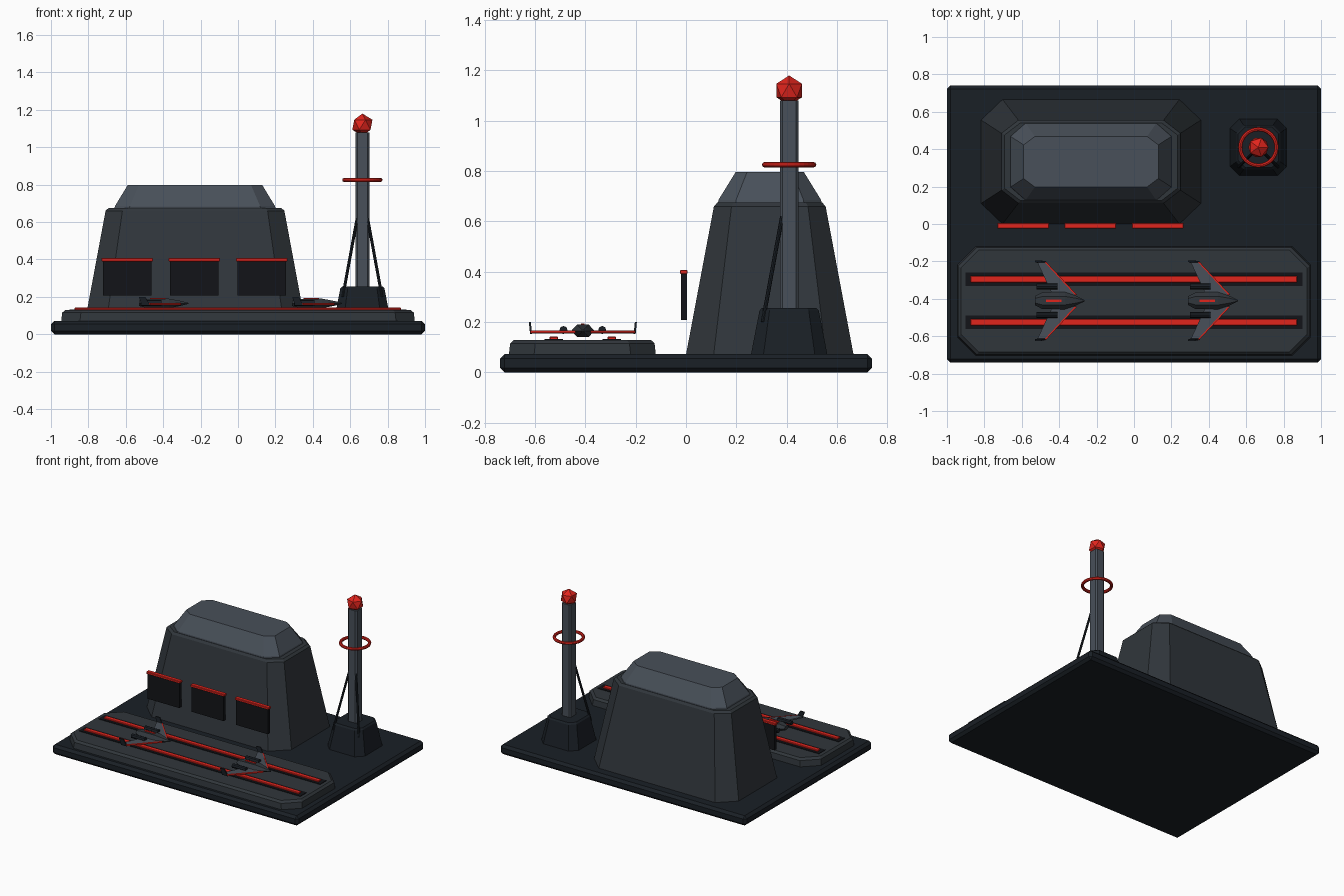
import bpy, bmesh
from mathutils import Vector

if "Cube" in bpy.data.objects:
    bpy.data.objects.remove(bpy.data.objects["Cube"])


def material(name, rgb):
    m = bpy.data.materials.new(name)
    m.diffuse_color = (*rgb, 1)
    m.use_nodes = True
    m.node_tree.nodes["Principled BSDF"].inputs["Base Color"].default_value = m.diffuse_color
    return m


BASE = material("base_dark", (0.010, 0.014, 0.019))
HULL = material("charcoal", (0.030, 0.037, 0.044))
SLATE = material("slate", (0.065, 0.080, 0.100))
BLACK = material("near_black", (0.006, 0.007, 0.009))
RED = material("signal_red", (0.75, 0.018, 0.012))


def loft(name, rings, mat, bevel=0):
    """Skin a stack of equal-length rings and cap both ends."""
    bm = bmesh.new()
    vs = [[bm.verts.new(p) for p in r] for r in rings]
    n = len(vs[0])
    for a, b in zip(vs, vs[1:]):
        for i in range(n):
            j = (i + 1) % n
            bm.faces.new((a[i], a[j], b[j], b[i]))
    bm.faces.new(vs[0][::-1])
    bm.faces.new(vs[-1])
    bmesh.ops.recalc_face_normals(bm, faces=bm.faces)
    me = bpy.data.meshes.new(name)
    bm.to_mesh(me)
    bm.free()
    ob = bpy.data.objects.new(name, me)
    bpy.context.collection.objects.link(ob)
    me.materials.append(mat)
    if bevel:
        mod = ob.modifiers.new("bevel", 'BEVEL')
        mod.width, mod.segments = bevel, 1
    return ob


def octagon(cx, cy, z, hx, hy, kx, ky):
    """Rectangle with cut corners, at height z."""
    pts = [(hx, -hy + ky), (hx, hy - ky), (hx - kx, hy), (-hx + kx, hy),
           (-hx, hy - ky), (-hx, -hy + ky), (-hx + kx, -hy), (hx - kx, -hy)]
    return [(cx + x, cy + y, z) for x, y in pts]


def box(name, x0, x1, y0, y1, z0, z1, mat, bevel=0):
    rings = [[(x0, y0, z), (x1, y0, z), (x1, y1, z), (x0, y1, z)] for z in (z0, z1)]
    return loft(name, rings, mat, bevel)


def rod(name, p, q, radius, mat, sides=8):
    p, q = Vector(p), Vector(q)
    d = q - p
    bpy.ops.mesh.primitive_cylinder_add(vertices=sides, radius=radius, depth=d.length, location=(p + q) / 2)
    ob = bpy.context.object
    ob.name = name
    ob.rotation_euler = d.to_track_quat('Z', 'Y').to_euler()
    ob.data.materials.append(mat)
    return ob


# Ground slab
box("base_slab", -1, 1, -0.74, 0.74, 0, 0.072, BASE, 0.018)

# Hangar block and roof
BX, BY = -0.23, 0.333
loft("hangar_block", [octagon(BX, BY, 0.07, 0.588, 0.333, 0.115, 0.11),
                      octagon(BX, BY, 0.66, 0.478, 0.222, 0.09, 0.07),
                      octagon(BX, BY, 0.675, 0.462, 0.208, 0.085, 0.065)], HULL)
loft("hangar_roof", [octagon(BX, BY, 0.67, 0.432, 0.206, 0.08, 0.07),
                     octagon(BX, BY, 0.685, 0.428, 0.204, 0.08, 0.07),
                     octagon(BX, BY, 0.797, 0.36, 0.135, 0.06, 0.045)], SLATE)

# Bay doors with red lintels
for i in range(3):
    x = -0.593 + 0.36 * i
    box(f"bay_door_{i}", x - 0.13, x + 0.13, -0.02, 0.004, 0.208, 0.392, BLACK)
    box(f"bay_lintel_{i}", x - 0.138, x + 0.138, -0.024, 0.006, 0.390, 0.407, RED, 0.003)

# Landing pad and guide strips
loft("landing_pad", [octagon(0, -0.412, 0.07, 0.945, 0.292, 0.1, 0.1),
                     octagon(0, -0.412, 0.115, 0.94, 0.287, 0.1, 0.1),
                     octagon(0, -0.412, 0.129, 0.925, 0.272, 0.095, 0.095)], HULL)
for i, y in enumerate((-0.295, -0.525)):
    box(f"strip_bed_{i}", -0.9, 0.9, y - 0.037, y + 0.037, 0.12, 0.133, BLACK)
    box(f"strip_light_{i}", -0.875, 0.872, y - 0.017, y + 0.017, 0.13, 0.142, RED, 0.003)

# Beacon tower
TX, TY = 0.665, 0.41
loft("tower_foot", [octagon(TX, TY, 0.07, 0.152, 0.152, 0.05, 0.05),
                    octagon(TX, TY, 0.245, 0.118, 0.118, 0.04, 0.04),
                    octagon(TX, TY, 0.256, 0.108, 0.108, 0.037, 0.037)], BASE)
loft("tower_mast", [octagon(TX, TY, z, 0.037, 0.037, 0.01, 0.01) for z in (0.2, 1.08)], SLATE)
for s in (-1, 1):
    rod(f"tower_strut_{s}", (TX + s * 0.105, TY - 0.105, 0.2),
        (TX + s * 0.028, TY - 0.028, 0.62), 0.008, BASE)
bpy.ops.mesh.primitive_torus_add(major_radius=0.097, minor_radius=0.011, major_segments=32,
                                 minor_segments=8, location=(TX, TY, 0.825))
bpy.context.object.name = "tower_ring"
bpy.context.object.data.materials.append(RED)
bpy.ops.mesh.primitive_ico_sphere_add(subdivisions=1, radius=0.06, location=(TX, TY, 1.12))
bpy.context.object.name = "tower_beacon"
bpy.context.object.data.materials.append(RED)


def craft(tag, cx, cy):
    """Parked craft, nose towards +x; cx is the hull middle."""
    # Hull stations: x, half width, half height
    stations = [(-0.13, 0.024, 0.014), (-0.09, 0.045, 0.024), (0.03, 0.046, 0.025),
                (0.09, 0.026, 0.014), (0.135, 0.004, 0.003)]
    hexa = [(1, 0), (0.5, 1), (-0.5, 1), (-1, 0), (-0.5, -1), (0.5, -1)]
    loft(f"hull_{tag}", [[(cx + x, cy + u * w, 0.165 + v * h) for u, v in hexa]
                         for x, w, h in stations], HULL)
    box(f"spine_light_{tag}", cx - 0.07, cx + 0.012, cy - 0.007, cy + 0.007, 0.185, 0.194, RED)
    for s in (-1, 1):
        # Swept wing: leading and trailing x at root and tip
        def wing(name, a0, a1, b0, b1, z0, z1, mat):
            loft(name, [[(cx + a0, cy + s * 0.03, z), (cx + a1, cy + s * 0.03, z),
                         (cx + b1, cy + s * 0.208, z), (cx + b0, cy + s * 0.208, z)]
                        for z in (z0, z1)], mat)
        wing(f"wing_{tag}_{s}", -0.035, 0.088, -0.118, -0.078, 0.155, 0.165, SLATE)
        wing(f"wing_edge_{tag}_{s}", 0.085, 0.096, -0.08, -0.07, 0.156, 0.166, RED)
        # Wingtip fin
        fin = [(-0.115, 0.153), (-0.07, 0.153), (-0.095, 0.2), (-0.13, 0.2)]
        loft(f"fin_{tag}_{s}", [[(cx + x, cy + s * (y + (z - 0.153) * 0.1), z) for x, z in fin]
                                for y in (0.202, 0.21)], BASE)
        rod(f"engine_{tag}_{s}", (cx - 0.12, cy + s * 0.077, 0.168),
            (cx - 0.01, cy + s * 0.077, 0.168), 0.016, BASE, 8)


craft("left", -0.40, -0.41)
craft("right", 0.42, -0.41)
